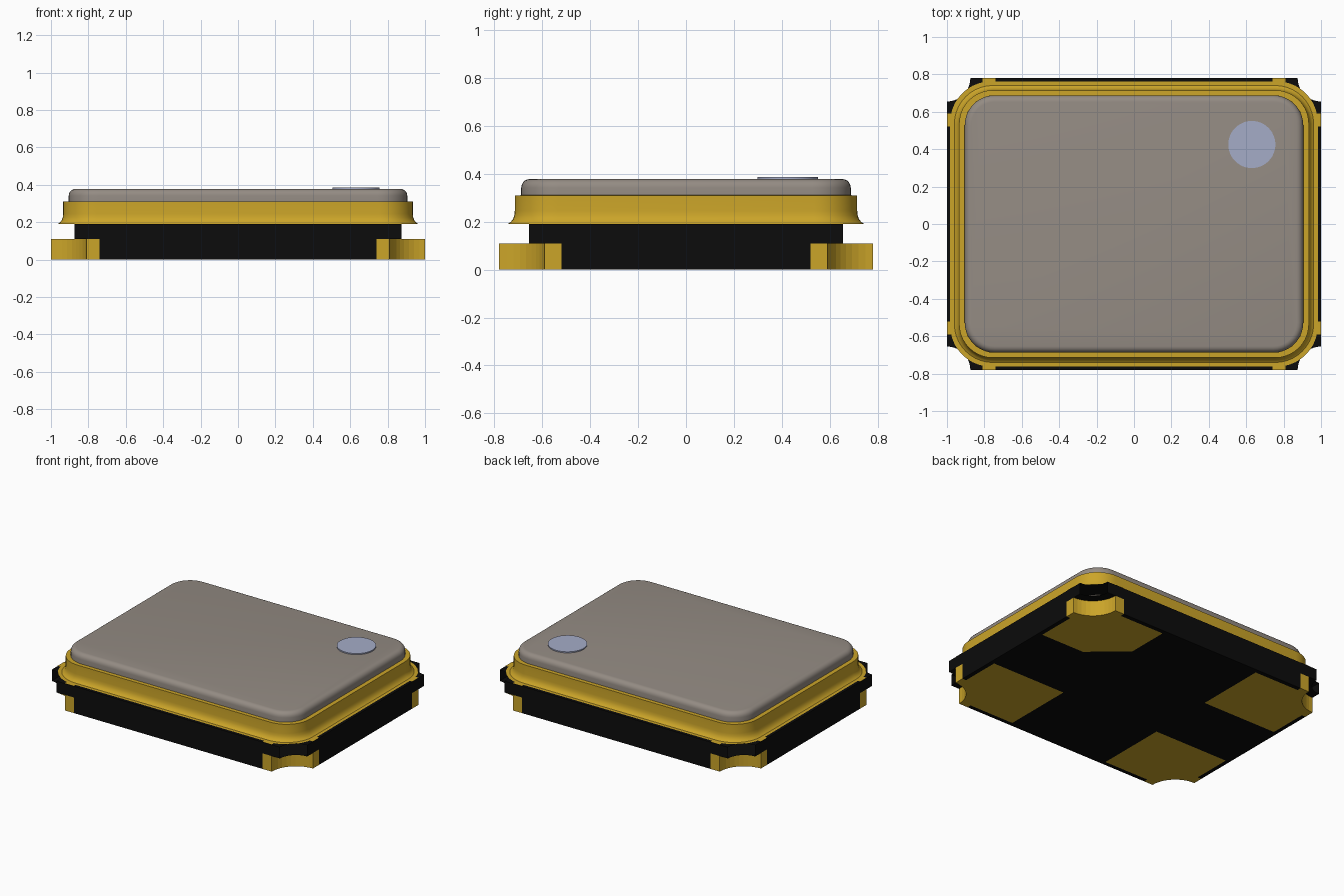
import bpy, bmesh, math

cube = bpy.data.objects.get("Cube")
if cube:
    bpy.data.objects.remove(cube, do_unlink=True)


def material(name, rgb):
    m = bpy.data.materials.new(name)
    m.use_nodes = True
    m.diffuse_color = (*rgb, 1)
    m.node_tree.nodes["Principled BSDF"].inputs["Base Color"].default_value = (*rgb, 1)
    return m


BLACK = material("black ceramic", (0.0035, 0.0035, 0.0035))
GOLD = material("gold plating", (0.60, 0.375, 0.022))
GREY = material("warm grey metal", (0.296, 0.260, 0.228))
BLUE = material("pale blue mark", (0.376, 0.413, 0.575))

HX, HY = 1.0, 0.78        # half size of the package
SHELF, DECK = 0.11, 0.19  # castellation top, ceramic top
N = 10                    # segments per corner arc


def finish(name, bm, mats, smooth=False):
    me = bpy.data.meshes.new(name)
    bm.to_mesh(me)
    bm.free()
    ob = bpy.data.objects.new(name, me)
    bpy.context.collection.objects.link(ob)
    for m in mats:
        me.materials.append(m)
    if smooth:
        bpy.ops.object.select_all(action='DESELECT')
        ob.select_set(True)
        bpy.context.view_layer.objects.active = ob
        bpy.ops.object.shade_smooth_by_angle(angle=math.radians(35))
    return ob


def rounded(hx, hy, r, z):
    """Rounded rectangle, counter-clockwise from the +x side."""
    pts = []
    for q, (sx, sy) in enumerate([(1, 1), (-1, 1), (-1, -1), (1, -1)]):
        for i in range(N + 1):
            a = math.pi / 2 * (q + i / N)
            pts.append((sx * (hx - r) + r * math.cos(a), sy * (hy - r) + r * math.sin(a), z))
    return pts


def notched(r, z, strip=0):
    """Rectangle with concave corner arcs and optional strip points beside them."""
    pts = []
    for q, (sx, sy) in enumerate([(1, 1), (-1, 1), (-1, -1), (1, -1)]):
        arc = []
        for i in range(N + 1):
            a = math.pi / 2 * (q + 3 - i / N)
            arc.append((sx * HX + r * math.cos(a), sy * HY + r * math.sin(a), z))
        if strip:
            d = [(0, -1), (1, 0), (0, 1), (-1, 0)][q]
            e = [(-1, 0), (0, -1), (1, 0), (0, 1)][q]
            arc.insert(0, (arc[0][0] + d[0] * strip, arc[0][1] + d[1] * strip, z))
            arc.append((arc[-1][0] + e[0] * strip, arc[-1][1] + e[1] * strip, z))
        pts += arc
    return pts


def loft(name, loops, mats, bottom=False, top=False, rule=None, smooth=False):
    """Join loops with quads; rule(k) gives the material index, or None to leave a gap."""
    bm = bmesh.new()
    rings = [[bm.verts.new(p) for p in loop] for loop in loops]
    n = len(rings[0])
    for a, b in zip(rings, rings[1:]):
        for k in range(n):
            idx = rule(k) if rule else 0
            if idx is not None:
                j = (k + 1) % n
                bm.faces.new((a[k], a[j], b[j], b[k])).material_index = idx
    if bottom:
        bm.faces.new(rings[0][::-1])
    if top:
        bm.faces.new(rings[-1])
    return finish(name, bm, mats, smooth)


def plate(name, pts, mat, up=True):
    bm = bmesh.new()
    f = bm.faces.new([bm.verts.new(p) for p in pts])
    f.normal_update()
    if (f.normal.z > 0) != up:
        f.normal_flip()
    return finish(name, bm, [mat])


# Lower ceramic wall: gold castellations in and beside each corner notch
per = N + 3
loft("lower_body_wall", [notched(0.19, 0, 0.07), notched(0.19, SHELF, 0.07)],
     [BLACK, GOLD], rule=lambda k: 1 if k % per < per - 1 else 0)
plate("body_underside", notched(0.19, 0.003), BLACK, up=False)
plate("body_shelf", notched(0.125, SHELF), BLACK)

# Upper ceramic wall: straight sides only, open at the corner notches
loft("upper_body_wall", [notched(0.125, SHELF), notched(0.125, DECK)], [BLACK],
     rule=lambda k: 0 if k % (N + 1) == N else None)
loft("body_deck", [notched(0.125, DECK), rounded(0.86, 0.64, 0.12, DECK)], [BLACK])

# Contact pads underneath, one with a cut inner corner, and plating on the deck edge
for sx, xname in ((1, "left"), (-1, "right")):
    for sy, yname in ((1, "back"), (-1, "front")):
        inner = [(0.39, 0.24)]
        if sx > 0 and sy > 0:
            inner = [(0.63, 0.24), (0.39, 0.45)]
        arc = [(HX - 0.19 * math.cos(t), HY - 0.19 * math.sin(t))
               for t in (math.pi / 2 * i / N for i in range(N + 1))]
        outline = ([(1, 0.52), (0.97, 0.52), (0.97, 0.24)] + inner
                   + [(0.39, 0.75), (0.74, 0.75), (0.74, HY)] + arc)
        tag = f"{yname}_{xname}"
        plate(f"contact_pad_{tag}", [(sx * x, sy * y, 0) for x, y in outline], GOLD, up=False)
        for part, x0, x1, y0, y1 in (("long", 0.74, 0.81, 0.74, HY), ("short", 0.96, HX, 0.52, 0.59)):
            rect = [(x0, y0), (x1, y0), (x1, y1), (x0, y1)]
            plate(f"deck_plating_{part}_{tag}",
                  [(sx * x, sy * y, DECK + 0.002) for x, y in rect], GOLD)

# Gold seal: flat plating on the deck, then the flared ring
loft("deck_plating_ring", [rounded(0.983, 0.763, 0.22, DECK + 0.003),
                           rounded(0.88, 0.66, 0.13, DECK + 0.003)], [GOLD])
ring = [(0.03, 0), (0.018, 0.008), (0.008, 0.02), (0.002, 0.036), (0, 0.055),
        (0, 0.12), (-0.045, 0.121)]
loft("seal_ring", [rounded(0.935 + o, 0.715 + o, 0.18 + o, DECK + z) for o, z in ring],
     [GOLD], smooth=True)

# Metal lid with a rounded top edge
lid = [(0, 0.305), (0, 0.342)]
lid += [(-0.035 * (1 - math.cos(t)), 0.342 + 0.036 * math.sin(t))
        for t in (math.pi / 2 * i / 5 for i in range(1, 6))]
loft("lid", [rounded(0.905 + o, 0.688 + o, 0.16 + o, z) for o, z in lid],
     [GREY], bottom=True, top=True, smooth=True)

# Round orientation mark on the lid
bm = bmesh.new()
bmesh.ops.create_cone(bm, cap_ends=True, segments=48, radius1=0.126, radius2=0.126, depth=0.009)
bmesh.ops.translate(bm, verts=bm.verts, vec=(0.63, 0.425, 0.3815))
finish("orientation_mark", bm, [BLUE], smooth=True)
